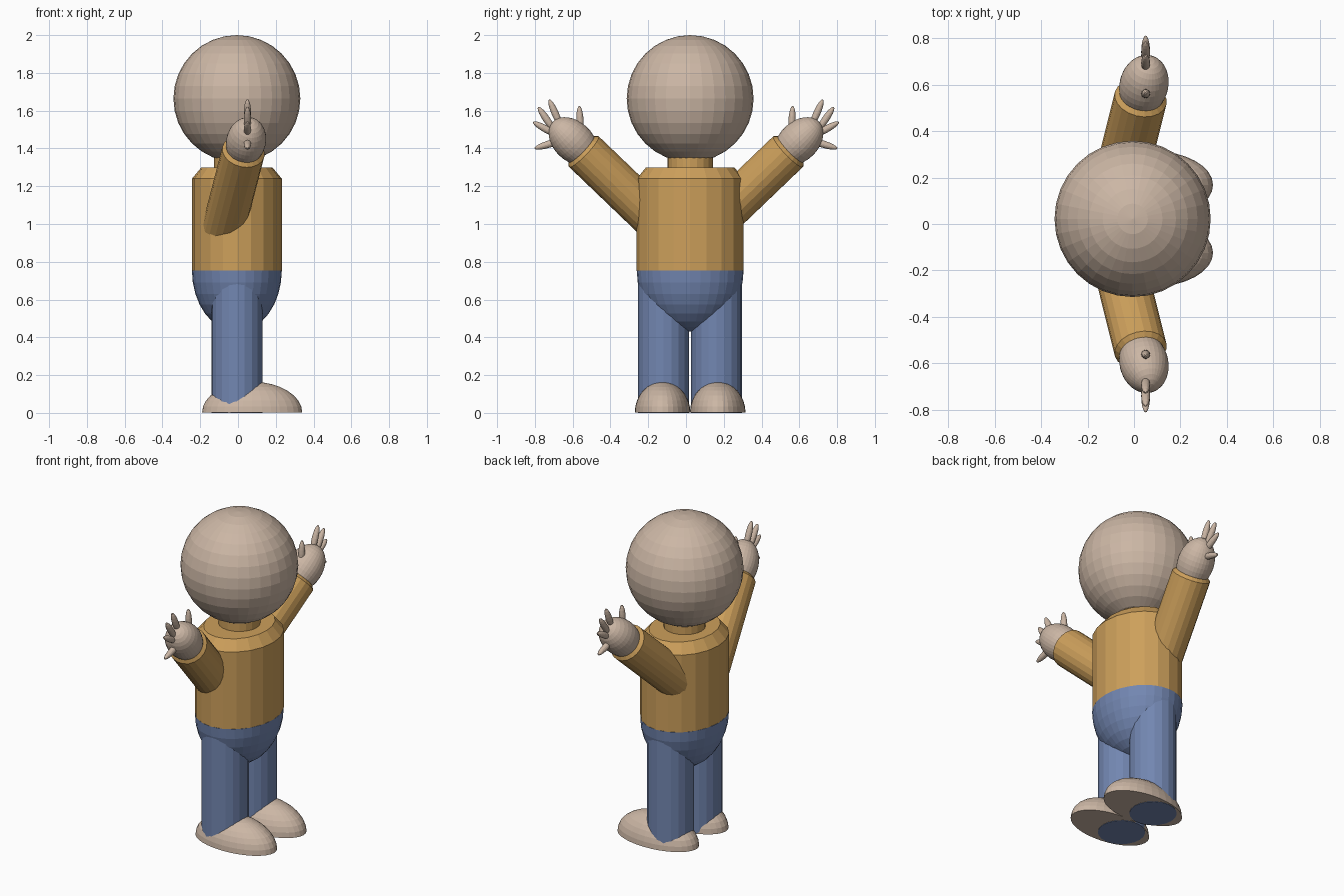
import bpy, bmesh
from mathutils import Vector, Matrix

if "Cube" in bpy.data.objects:
    bpy.data.objects.remove(bpy.data.objects["Cube"], do_unlink=True)


def material(name, rgb):
    m = bpy.data.materials.new(name)
    m.use_nodes = True
    m.diffuse_color = (*rgb, 1)
    m.node_tree.nodes["Principled BSDF"].inputs["Base Color"].default_value = (*rgb, 1)
    return m


SKIN = material("skin", (0.60, 0.47, 0.375))
GOLD = material("gold shirt", (0.61, 0.35, 0.105))
BLUE = material("blue trousers", (0.17, 0.24, 0.44))


def finish(bm, name, mat, matrix):
    bm.transform(matrix)
    bmesh.ops.recalc_face_normals(bm, faces=bm.faces)
    mesh = bpy.data.meshes.new(name)
    bm.to_mesh(mesh)
    bm.free()
    mesh.materials.append(mat)
    ob = bpy.data.objects.new(name, mesh)
    bpy.context.collection.objects.link(ob)
    return ob


def aim(direction):
    return Vector(direction).to_track_quat('Z', 'Y').to_matrix().to_4x4()


def ellipsoid(name, mat, centre, radii, direction=(0, 0, 1), keep=None, segs=32, rings=16):
    """Ellipsoid with its poles along direction; keep=1 or -1 leaves only the upper or lower half."""
    bm = bmesh.new()
    bmesh.ops.create_uvsphere(bm, u_segments=segs, v_segments=rings, radius=1)
    if keep:
        geom = bm.verts[:] + bm.edges[:] + bm.faces[:]
        bmesh.ops.bisect_plane(bm, geom=geom, dist=1e-4, plane_co=(0, 0, 0),
                               plane_no=(0, 0, keep), clear_inner=True)
        bmesh.ops.holes_fill(bm, edges=[e for e in bm.edges if e.is_boundary], sides=0)
    matrix = Matrix.Translation(centre) @ aim(direction) @ Matrix.Diagonal((*radii, 1))
    return finish(bm, name, mat, matrix)


def column(name, mat, start, end, rx, ry, bevel=0.0, segs=20):
    """Elliptical cylinder from start to end, with an optional chamfer on the far rim."""
    start, end = Vector(start), Vector(end)
    length = (end - start).length
    bm = bmesh.new()
    bmesh.ops.create_cone(bm, cap_ends=True, segments=segs, radius1=1, radius2=1, depth=length)
    bmesh.ops.scale(bm, vec=(rx, ry, 1), verts=bm.verts)
    bmesh.ops.translate(bm, vec=(0, 0, length / 2), verts=bm.verts)
    if bevel:
        rim = [e for e in bm.edges if all(v.co.z > length * 0.9 for v in e.verts)]
        bmesh.ops.bevel(bm, geom=rim, offset=bevel, segments=1, affect='EDGES')
    return finish(bm, name, mat, Matrix.Translation(start) @ aim(end - start))


# Head, neck, torso and hips
CX, CY = -0.006, 0.022
ellipsoid("head", SKIN, (CX, CY, 1.664), (0.336, 0.336, 0.336))


def upright(name, mat, x, y, z0, z1, rx, ry, bevel=0.0):
    ob = column(name, mat, (0, 0, z0), (0, 0, z1), rx, ry, bevel)
    ob.location = (x, y, 0)


upright("neck", GOLD, CX, CY, 1.25, 1.42, 0.12, 0.12)


# Torso: stacked elliptical rings with a sloped shoulder
def torso():
    bm = bmesh.new()
    bmesh.ops.create_cone(bm, cap_ends=True, segments=20, radius1=1, radius2=1, depth=1)
    top = max(bm.faces, key=lambda f: f.calc_center_median().z)
    for v in bm.verts:
        v.co = (v.co.x * 0.238, v.co.y * 0.283, 1.24 if v.co.z > 0 else 0.755)
    lid = bmesh.ops.extrude_discrete_faces(bm, faces=[top])["faces"][0]
    old = [e for e in bm.edges if e.is_boundary and e not in lid.edges[:]]
    inner = list(lid.edges)
    for v in lid.verts:
        v.co = (v.co.x * 0.79, v.co.y * 0.825, 1.30)
    if old:
        bmesh.ops.bridge_loops(bm, edges=old + inner)
    return finish(bm, "torso", GOLD, Matrix.Translation((CX, CY, 0)))


torso()
ellipsoid("hips", BLUE, (CX, CY, 0.755), (0.238, 0.283, 0.325), keep=-1)

# Legs, feet, arms, hands and fingers; the body faces +x, so its left is +y
FINGERS = {  # tip (y, z) and pointing direction (y, z)
    "index_finger": ((0.725, 1.66), (0.05, 0.115)),
    "middle_finger": ((0.783, 1.62), (0.068, 0.10)),
    "ring_finger": ((0.81, 1.54), (0.10, 0.055)),
    "little_finger": ((0.802, 1.40), (0.10, -0.03)),
    "thumb": ((0.565, 1.625), (0.005, 0.10)),
}
for side, s in (("left", 1), ("right", -1)):
    upright(side + "_leg", BLUE, CX, CY + s * 0.14, 0, 0.74, 0.135, 0.135)
    ellipsoid(side + "_foot", SKIN, (0.075, CY + s * 0.146, 0.002), (0.265, 0.147, 0.163), keep=1)

    wrist = Vector((0.032, s * 0.555, 1.397))
    shoulder = Vector((-0.075, s * 0.125, 0.985))
    column(side + "_arm", GOLD, shoulder, wrist, 0.114, 0.114, bevel=0.02)
    along = (wrist - shoulder).normalized()
    ellipsoid(side + "_hand", SKIN, wrist + along * 0.06, (0.105, 0.105, 0.15), along)

    for name, (tip, way) in FINGERS.items():
        d = Vector((0, s * way[0], way[1])).normalized()
        centre = Vector((0.05, s * tip[0], tip[1])) - d * 0.08
        ellipsoid(f"{side}_{name}", SKIN, centre, (0.019, 0.019, 0.08), d, segs=16, rings=10)
